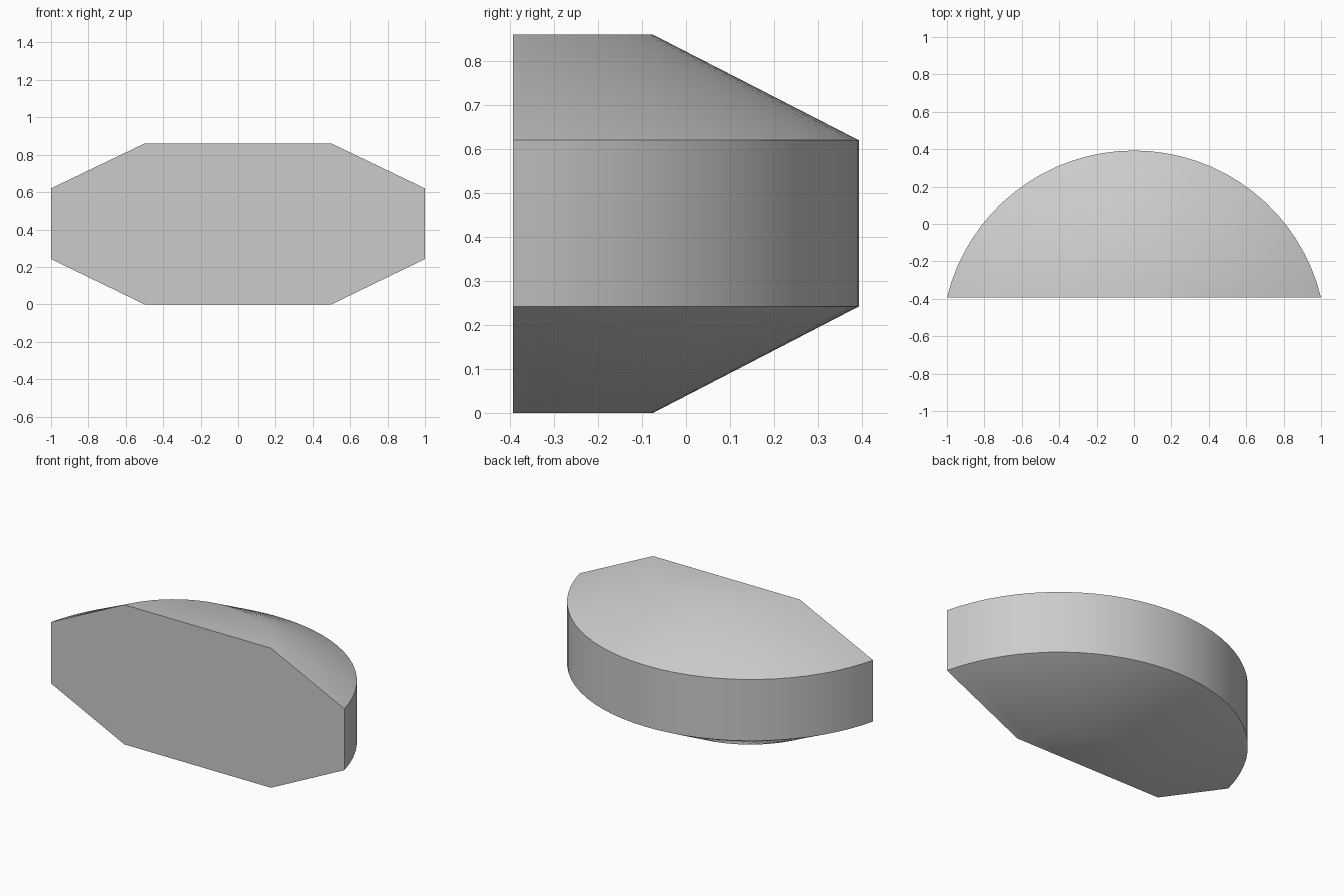
import bpy
import bmesh
import math

cube = bpy.data.objects.get("Cube")
if cube:
    bpy.data.objects.remove(cube, do_unlink=True)

SEGMENTS = 32
FRONT_Y = -0.393


def arc_ring(bm, half_width, depth, z):
    """Arc bulging to the back from a straight front chord."""
    radius = (half_width ** 2 + depth ** 2) / (2 * depth)
    centre_y = FRONT_Y + depth - radius
    half_angle = math.atan2(half_width, FRONT_Y - centre_y)
    ring = []
    for i in range(SEGMENTS + 1):
        a = half_angle * (1 - 2 * i / SEGMENTS)
        ring.append(bm.verts.new((radius * math.sin(a),
                                  centre_y + radius * math.cos(a), z)))
    return ring


# Single grey material
grey = bpy.data.materials.new("light grey")
grey.use_nodes = True
colour = (0.6, 0.6, 0.6, 1)
grey.diffuse_color = colour
grey.node_tree.nodes["Principled BSDF"].inputs["Base Color"].default_value = colour

# Curved wall with bevelled top and bottom, lofted between four arcs
bm = bmesh.new()
levels = [(0.5, 0.318, 0), (1, 0.786, 0.242), (1, 0.786, 0.62), (0.5, 0.318, 0.86)]
rings = [arc_ring(bm, *level) for level in levels]
for low, high in zip(rings, rings[1:]):
    for i in range(SEGMENTS):
        bm.faces.new((low[i], low[i + 1], high[i + 1], high[i]))

# Flat bottom, top and front
bm.faces.new(rings[0])
bm.faces.new(rings[-1])
bm.faces.new([r[0] for r in rings] + [r[-1] for r in reversed(rings)])
bmesh.ops.recalc_face_normals(bm, faces=bm.faces)

mesh = bpy.data.meshes.new("half_round_body")
bm.to_mesh(mesh)
bm.free()
mesh.materials.append(grey)
body = bpy.data.objects.new("half_round_body", mesh)
bpy.context.collection.objects.link(body)

# Smooth the curves, keep the rims and the front crisp
bpy.ops.object.select_all(action="DESELECT")
body.select_set(True)
bpy.context.view_layer.objects.active = body
bpy.ops.object.shade_smooth_by_angle(angle=math.radians(30))
